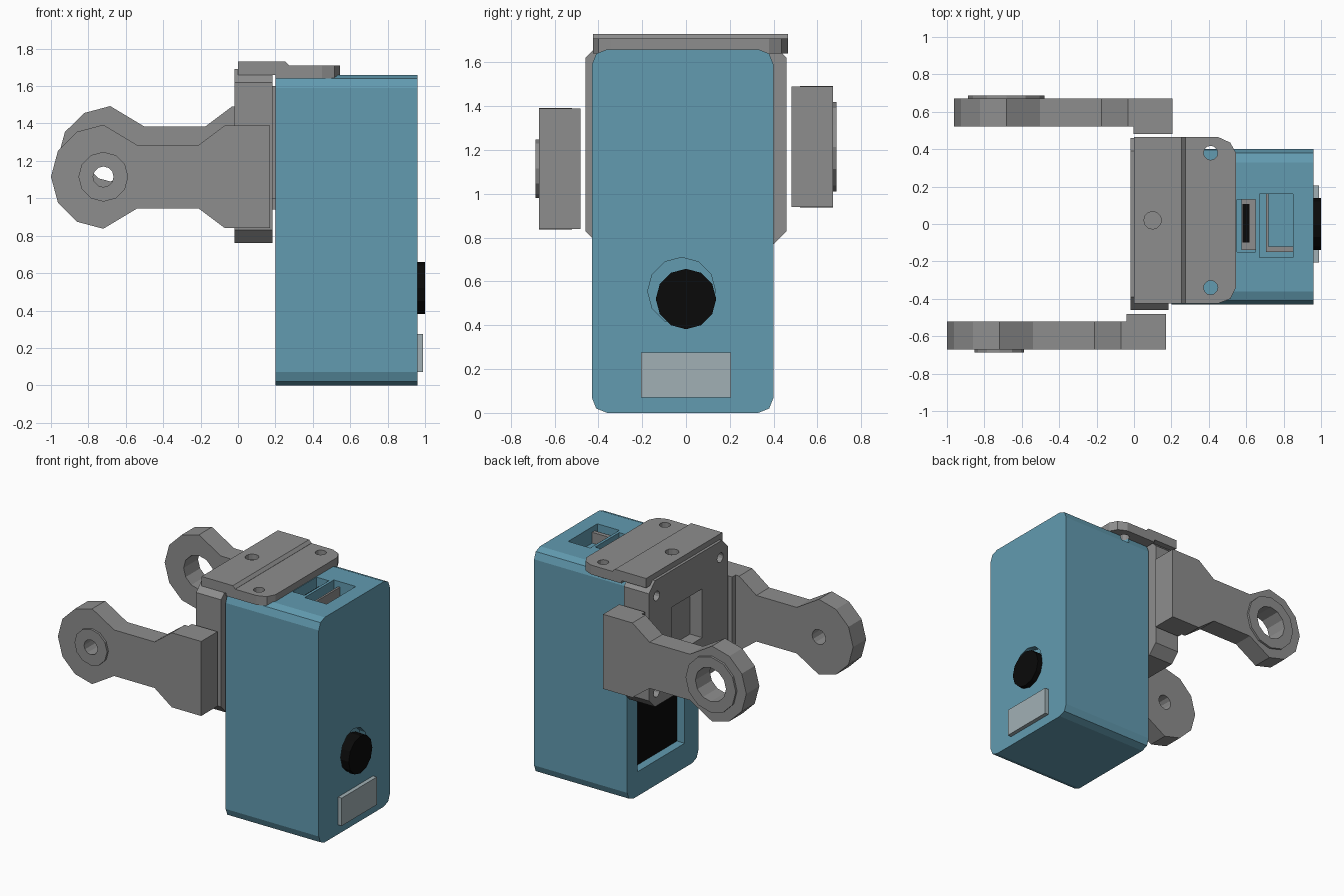
import bpy, bmesh, math

cube = bpy.data.objects.get("Cube")
if cube:
    bpy.data.objects.remove(cube, do_unlink=True)


def material(name, r, g, b):
    m = bpy.data.materials.new(name)
    m.diffuse_color = (r, g, b, 1)
    m.use_nodes = True
    m.node_tree.nodes["Principled BSDF"].inputs["Base Color"].default_value = (r, g, b, 1)
    return m


blue = material("muted blue", 0.122, 0.328, 0.434)
grey = material("mid grey", 0.27, 0.27, 0.27)
pale = material("pale grey", 0.355, 0.434, 0.462)
black = material("black", 0.003, 0.003, 0.003)


def prism(name, outline, axis, lo, hi, mat):
    """Extrude a flat outline along an axis from lo to hi."""
    place = {"x": lambda a, b, t: (t, a, b),
             "y": lambda a, b, t: (a, t, b),
             "z": lambda a, b, t: (a, b, t)}[axis]
    bm = bmesh.new()
    low = [bm.verts.new(place(a, b, lo)) for a, b in outline]
    high = [bm.verts.new(place(a, b, hi)) for a, b in outline]
    n = len(outline)
    bm.faces.new(low)
    bm.faces.new(high)
    for i in range(n):
        j = (i + 1) % n
        bm.faces.new((low[i], low[j], high[j], high[i]))
    bmesh.ops.recalc_face_normals(bm, faces=bm.faces[:])
    me = bpy.data.meshes.new(name)
    bm.to_mesh(me)
    bm.free()
    me.materials.append(mat)
    ob = bpy.data.objects.new(name, me)
    bpy.context.collection.objects.link(ob)
    return ob


def rect(a0, a1, b0, b1):
    return [(a0, b0), (a1, b0), (a1, b1), (a0, b1)]


def ring(a, b, r, n=12):
    return [(a + r * math.cos(math.tau * i / n), b + r * math.sin(math.tau * i / n))
            for i in range(n)]


def cut_corners(a0, a1, b0, b1, c, k=None):
    """Rectangle with chamfered corners; k adds a middle point for a rounder corner."""
    pts = []
    for a, b, sa, sb in ((a0, b0, 1, 1), (a1, b0, -1, 1), (a1, b1, -1, -1), (a0, b1, 1, -1)):
        corner = [(a, b + sb * c), (a + sa * c, b)]
        if k:
            corner.insert(1, (a + sa * k, b + sb * k))
        pts += corner if sa == sb else corner[::-1]
    return pts


def cut(ob, outline, axis, lo, hi):
    """Remove a prism from a part."""
    tool = prism("cutter", outline, axis, lo, hi, ob.data.materials[0])
    tool.hide_render = True
    mod = ob.modifiers.new("cut", "BOOLEAN")
    mod.operation = "DIFFERENCE"
    mod.solver = "EXACT"
    mod.object = tool
    bpy.context.view_layer.objects.active = ob
    bpy.ops.object.modifier_apply(modifier=mod.name)
    bpy.data.objects.remove(tool, do_unlink=True)


# Main housing with sockets on top, a round front recess and a rear window
housing = prism("housing", cut_corners(-0.43, 0.40, 0, 1.66, 0.07, 0.02), "x", 0.2, 0.96, blue)
cut(housing, rect(0.55, 0.65, -0.15, 0.13), "z", 1.56, 1.8)
cut(housing, rect(0.67, 0.85, -0.18, 0.16), "z", 1.54, 1.8)
cut(housing, ring(-0.02, 0.555, 0.155), "x", 0.91, 1.1)
cut(housing, rect(-0.27, 0.28, 0.18, 0.95), "x", 0.1, 0.27)
prism("rear_panel", rect(-0.27, 0.28, 0.18, 0.95), "x", 0.262, 0.272, black)

# Front knob and label
prism("front_knob", ring(0.0, 0.52, 0.138), "x", 0.9, 1.0, black)
prism("front_label", rect(-0.205, 0.205, 0.07, 0.275), "x", 0.95, 0.99, pale)

# Socket inserts
prism("small_socket", rect(0.575, 0.65, -0.14, 0.13), "z", 1.55, 1.6, grey)
prism("small_socket_slot", rect(0.58, 0.617, -0.1, 0.108), "z", 1.598, 1.606, black)
prism("large_socket_side", rect(0.705, 0.72, -0.15, 0.16), "z", 1.53, 1.62, grey)
prism("large_socket_end", rect(0.72, 0.85, -0.15, -0.12), "z", 1.53, 1.62, grey)

# Upright bracket with centre pocket and screw holes
bracket = prism("bracket_upright", cut_corners(-0.46, 0.46, 0.76, 1.69, 0.07), "x", -0.02, 0.185, grey)
cut(bracket, rect(-0.16, 0.19, 1.06, 1.42), "x", -0.1, 0.08)
for y in (-0.37, 0.37):
    for z in (0.86, 1.57):
        cut(bracket, ring(y, z, 0.035), "x", -0.1, 0.08)
cut(bracket, ring(0.12, 1.25, 0.05), "x", 0.0, 0.13)
prism("bracket_spacer", rect(-0.25, 0.25, 1.0, 1.6), "x", 0.18, 0.21, grey)

# Stepped top plate
rear_plate = prism("top_plate_rear", [(0, 1.66), (0, 1.73), (0.255, 1.73), (0.275, 1.71), (0.275, 1.66)],
                   "y", -0.425, 0.465, grey)
cut(rear_plate, ring(0.1, 0.02, 0.047), "z", 1.68, 1.8)
front_plate = prism("top_plate_front",
                    [(0.2, -0.425), (0.45, -0.425), (0.515, -0.4), (0.545, -0.34),
                     (0.545, 0.38), (0.515, 0.435), (0.45, 0.465), (0.2, 0.465)],
                    "z", 1.64, 1.709, grey)
for y in (-0.34, 0.38):
    cut(front_plate, ring(0.41, y, 0.038), "z", 1.6, 1.8)
    cut(housing, ring(0.41, y, 0.038), "z", 1.6, 1.8)


# Pair of arms, each with a round eye, a raised collar and a mounting block
def arm(side, s, dx, dz, collar_r, hole_r):
    cx, cz = -0.72 + dx, 1.115 + dz
    eye = [(-0.72 + 0.28 * math.cos(math.radians(t)), 1.115 + 0.278 * math.sin(math.radians(t)))
           for t in range(90, 271, 30)]
    neck = [(-0.54, 0.945), (-0.21, 0.945), (-0.07, 0.84), (0.17, 0.84)]
    upper = [(x, 2.23 - z) for x, z in reversed(neck)]
    outline = [(x + dx, z + dz) for x, z in eye + neck + upper]
    body = prism(side + "_arm", outline, "y", *sorted((s * 0.52, s * 0.672)), grey)
    cut(body, ring(cx, cz, hole_r), "y", -0.8, 0.8)
    collar = prism(side + "_arm_collar", ring(cx, cz, collar_r), "y",
                   *sorted((s * 0.67, s * 0.688)), grey)
    cut(collar, ring(cx, cz, hole_r), "y", -0.8, 0.8)
    prism(side + "_arm_mount", rect(-0.04 + dx, 0.17 + dx, 0.84 + dz, 1.39 + dz), "y",
          *sorted((s * 0.482, s * 0.53)), grey)


arm("front", -1, 0, 0, 0.133, 0.055)
arm("back", 1, 0.037, 0.1, 0.205, 0.125)
